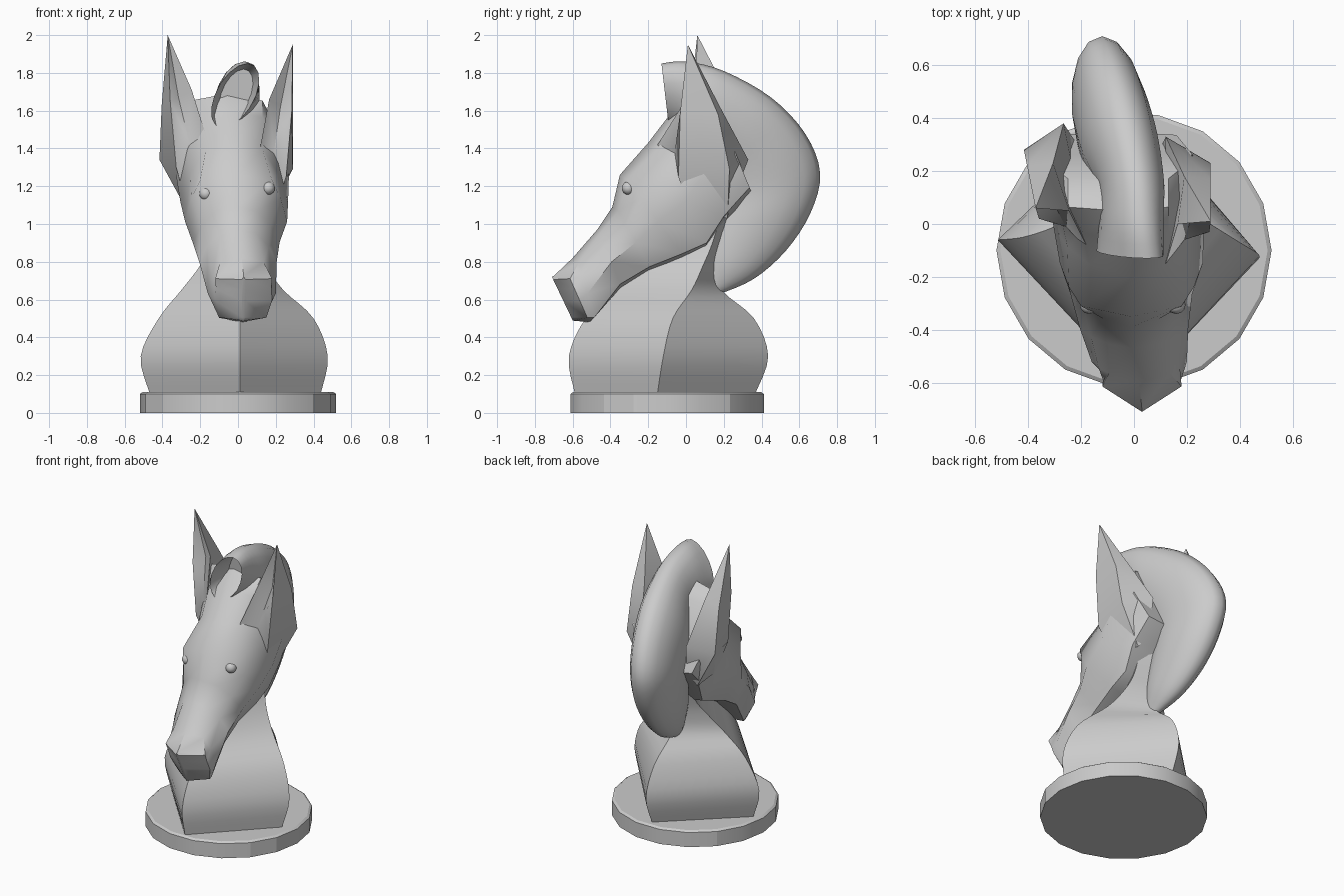
import bpy, bmesh, math


def spline(rows, steps):
    """Catmull-Rom interpolation through rows of numbers."""
    out = []
    n = len(rows)
    for i in range(n - 1):
        p = [rows[max(0, min(n - 1, i + k))] for k in (-1, 0, 1, 2)]
        for s in range(steps):
            t = s / steps
            out.append([0.5 * (2 * b + (c - a) * t + (2 * a - 5 * b + 4 * c - d) * t ** 2
                               + (3 * b - a - 3 * c + d) * t ** 3)
                        for a, b, c, d in zip(*p)])
    out.append(list(rows[-1]))
    return out


def smooth(ob, angle):
    bpy.ops.object.select_all(action='DESELECT')
    ob.select_set(True)
    bpy.context.view_layer.objects.active = ob
    bpy.ops.object.shade_smooth_by_angle(angle=math.radians(angle))


def loft(name, rings, angle):
    """Skin a list of equal-length rings and cap both ends."""
    bm = bmesh.new()
    vr = [[bm.verts.new(p) for p in r] for r in rings]
    n = len(vr[0])
    for a, b in zip(vr, vr[1:]):
        for i in range(n):
            j = (i + 1) % n
            bm.faces.new((a[i], a[j], b[j], b[i]))
    bm.faces.new(vr[0][::-1])
    bm.faces.new(vr[-1])
    bmesh.ops.remove_doubles(bm, verts=bm.verts, dist=0.0005)
    bmesh.ops.recalc_face_normals(bm, faces=bm.faces)
    me = bpy.data.meshes.new(name)
    bm.to_mesh(me)
    bm.free()
    ob = bpy.data.objects.new(name, me)
    bpy.context.collection.objects.link(ob)
    smooth(ob, angle)
    return ob


# Round base disc with a small chamfer
sides = 18
loft("base", [[(r * math.cos(2 * math.pi * i / sides), -0.1 + r * math.sin(2 * math.pi * i / sides), z)
               for i in range(sides)] for r, z in ((0.52, 0), (0.52, 0.1), (0.505, 0.11))], 20)

# Neck: four-cornered twisting column (z, front y, right x y, back x y, left x y)
neck = [
    (0.11, -0.59, 0.44, -0.15, 0.00, 0.37, -0.47, -0.06),
    (0.30, -0.62, 0.475, -0.12, 0.00, 0.435, -0.515, -0.06),
    (0.50, -0.53, 0.40, -0.07, -0.01, 0.36, -0.42, -0.05),
    (0.65, -0.36, 0.24, 0.03, -0.02, 0.19, -0.30, -0.01),
    (0.78, -0.22, 0.15, 0.09, -0.03, 0.17, -0.20, 0.05),
    (0.90, -0.12, 0.11, 0.14, -0.04, 0.20, -0.14, 0.11),
    (1.10, -0.05, 0.10, 0.20, -0.05, 0.28, -0.14, 0.16),
]
loft("neck", [[(0.01, fy, z), (rx, ry, z), (bx, by, z), (lx, ly, z)]
              for z, fy, rx, ry, bx, by, lx, ly in spline(neck, 4)], 40)

# Head: top y z, bottom y z, centre x, half widths top / middle / bottom, side sweep
# (the first narrow ring is the pointed centre line of the muzzle)
head = [
    (-0.71, 0.72, -0.60, 0.49, 0.03, 0.010, 0.010, 0.01, 0.00),
    (-0.70, 0.725, -0.595, 0.488, 0.03, 0.150, 0.150, 0.12, 0.08),
    (-0.60, 0.82, -0.51, 0.48, 0.02, 0.115, 0.180, 0.12, 0.03),
    (-0.47, 0.97, -0.35, 0.66, 0.00, 0.095, 0.205, 0.14, 0.01),
    (-0.39, 1.09, -0.20, 0.75, -0.01, 0.105, 0.230, 0.15, 0.02),
    (-0.35, 1.26, -0.02, 0.81, -0.01, 0.190, 0.270, 0.17, 0.02),
    (-0.20, 1.43, 0.10, 0.86, -0.02, 0.150, 0.285, 0.18, 0.03),
    (-0.07, 1.60, 0.20, 1.00, -0.03, 0.160, 0.300, 0.21, 0.02),
    (0.05, 1.69, 0.28, 1.07, -0.06, 0.190, 0.310, 0.23, 0.00),
    (0.16, 1.63, 0.35, 1.16, -0.06, 0.190, 0.280, 0.22, 0.00),
]


def head_ring(ty, tz, by, bz, cx, wt, wm, wb, sw):
    half = [(0.06, wt), (0.28, 0.35 * wt + 0.63 * wm), (0.55, wm), (0.93, wb)]
    pts = [(0, 0)] + half + [(1, 0)] + [(t, -w) for t, w in reversed(half)]
    return [(cx + w, ty + (by - ty) * t + (sw if w else 0), tz + (bz - tz) * t) for t, w in pts]


loft("head", [head_ring(*r) for r in head], 45)

# Ears: rings run outer edge, groove, inner edge, back inner, back outer
ear = [
    [(0.19, 0.02, 1.05), (0.15, 0.00, 1.10), (0.10, 0.00, 1.15), (0.08, 0.24, 1.12), (0.15, 0.22, 1.03)],
    [(0.255, -0.04, 1.25), (0.19, -0.06, 1.38), (0.12, -0.15, 1.42), (0.12, 0.33, 1.34), (0.29, 0.23, 1.29)],
    [(0.285, -0.03, 1.60), (0.225, 0.05, 1.62), (0.165, 0.00, 1.66), (0.19, 0.18, 1.62), (0.29, 0.17, 1.58)],
    [(0.29, 0.01, 1.95)] * 5,
]
loft("ear_right", ear, 50)
loft("ear_left", [[(-0.08 - x - 0.2 * y, y + 0.05, z + 0.05) for x, y, z in r] for r in ear], 50)

# Mane: outer x y z, inner x y z, half width
mane = [
    (0.05, -0.13, 1.85, -0.08, -0.09, 1.51, 0.11),
    (0.03, 0.00, 1.86, -0.05, 0.03, 1.47, 0.115),
    (0.01, 0.20, 1.81, -0.03, 0.08, 1.38, 0.125),
    (-0.04, 0.45, 1.67, -0.06, 0.10, 1.28, 0.145),
    (-0.09, 0.63, 1.48, -0.07, 0.13, 1.20, 0.145),
    (-0.12, 0.71, 1.27, -0.07, 0.14, 1.11, 0.14),
    (-0.11, 0.66, 1.06, -0.06, 0.12, 1.00, 0.13),
    (-0.09, 0.53, 0.86, -0.05, 0.10, 0.91, 0.11),
    (-0.06, 0.36, 0.71, -0.04, 0.09, 0.82, 0.08),
    (-0.03, 0.18, 0.63, -0.03, 0.09, 0.70, 0.035),
]


def oval(ox, oy, oz, ix, iy, iz, w, n=16):
    ring = []
    for i in range(n):
        a = 2 * math.pi * i / n
        t = 0.5 - 0.5 * math.cos(a)
        ring.append((ox + (ix - ox) * t + w * math.sin(a), oy + (iy - oy) * t, oz + (iz - oz) * t))
    return ring


# the first ring folds back inside to hollow the forelock
hollow = oval(0.03, 0.02, 1.82, -0.05, 0.05, 1.56, 0.08)
loft("mane", [hollow] + [oval(*r) for r in spline(mane, 4)], 50)

# Eyes, set into the head below the brow
for side, x, z in (("right", 0.16, 1.19), ("left", -0.17, 1.16)):
    bpy.ops.mesh.primitive_uv_sphere_add(segments=12, ring_count=8, radius=0.035, location=(x, -0.305, z))
    eye = bpy.context.object
    eye.name = "eye_" + side
    smooth(eye, 60)
